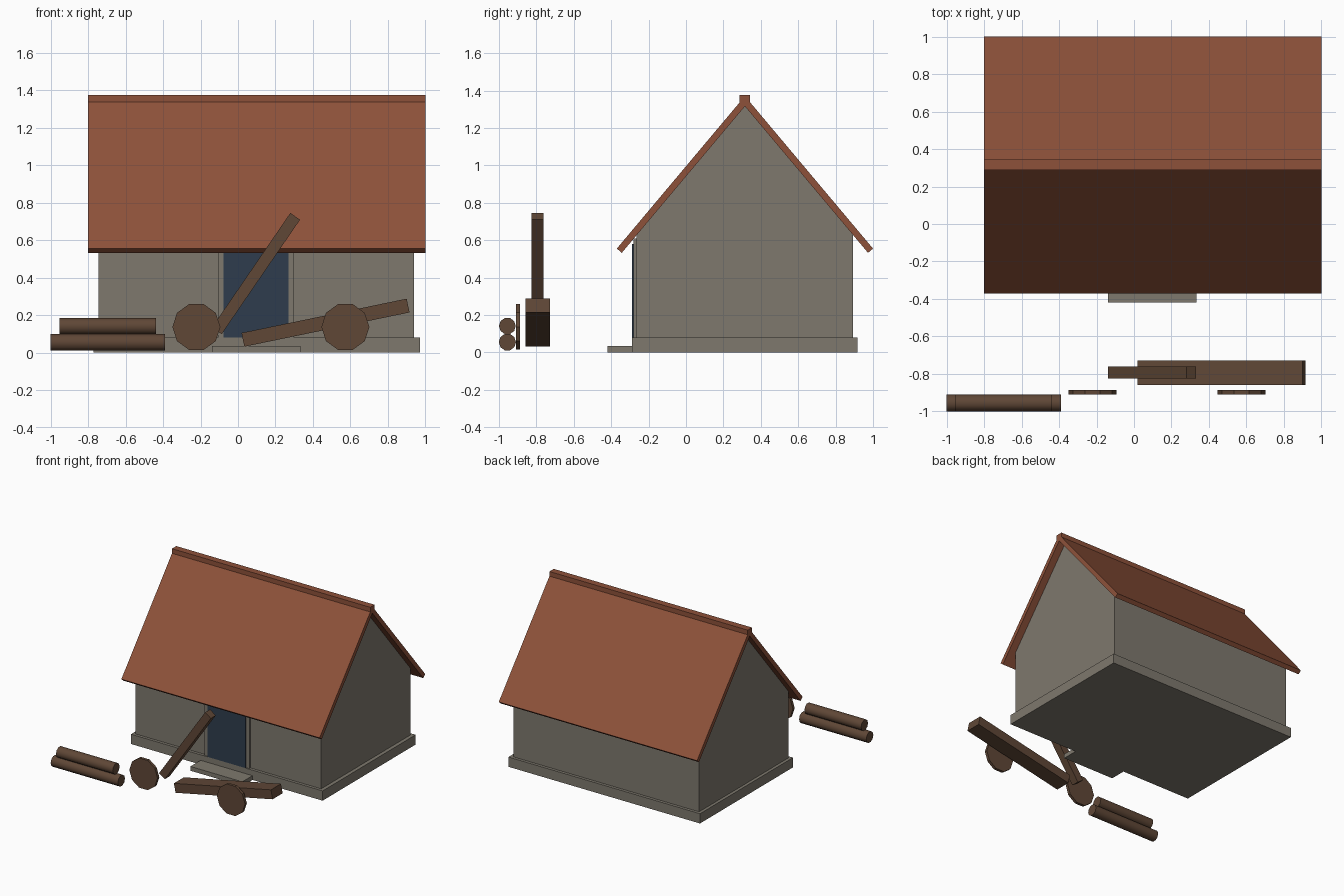
import bpy, bmesh, math
from mathutils import Matrix, Vector

cube = bpy.data.objects.get("Cube")
if cube:
    bpy.data.objects.remove(cube)


def material(name, rgb):
    m = bpy.data.materials.new(name)
    m.use_nodes = True
    m.diffuse_color = (*rgb, 1)
    m.node_tree.nodes["Principled BSDF"].inputs["Base Color"].default_value = (*rgb, 1)
    return m


STONE = material("grey stone", (0.21, 0.19, 0.155))
TILE = material("red clay tile", (0.27, 0.083, 0.042))
WOOD = material("brown wood", (0.115, 0.063, 0.037))
BLUE = material("dark blue door", (0.028, 0.046, 0.075))


def finish(name, bm, mat):
    bmesh.ops.recalc_face_normals(bm, faces=bm.faces)
    mesh = bpy.data.meshes.new(name)
    bm.to_mesh(mesh)
    bm.free()
    mesh.materials.append(mat)
    obj = bpy.data.objects.new(name, mesh)
    bpy.context.collection.objects.link(obj)
    return obj


def box(name, mat, x, y, z, tilt=0):
    """Box from three (min, max) ranges, tilted about its centre in the front plane."""
    bm = bmesh.new()
    bmesh.ops.create_cube(bm, size=1)
    size = [r[1] - r[0] for r in (x, y, z)]
    centre = Vector([sum(r) / 2 for r in (x, y, z)])
    bm.transform(Matrix.Translation(centre)
                 @ Matrix.Rotation(math.radians(-tilt), 4, 'Y')
                 @ Matrix.Diagonal((*size, 1)))
    return finish(name, bm, mat)


def beam(name, centre, length, width, height, tilt):
    ranges = [(c - s / 2, c + s / 2) for c, s in zip(centre, (length, width, height))]
    return box(name, WOOD, *ranges, tilt=tilt)


def extrude_x(name, mat, profile, x0, x1):
    """Sweep a (y, z) profile along x."""
    bm = bmesh.new()
    face = bm.faces.new([bm.verts.new((x0, y, z)) for y, z in profile])
    moved = bmesh.ops.extrude_face_region(bm, geom=[face])["geom"]
    bmesh.ops.translate(bm, vec=(x1 - x0, 0, 0),
                        verts=[v for v in moved if isinstance(v, bmesh.types.BMVert)])
    return finish(name, bm, mat)


def cylinder(name, centre, radius, length, axis, smooth=False):
    """Ten-sided cylinder along x or y with a corner at the top."""
    bm = bmesh.new()
    bmesh.ops.create_cone(bm, cap_ends=True, segments=10, radius1=radius,
                          radius2=radius, depth=length)
    if axis == 'X':
        turn = Matrix.Rotation(math.pi / 2, 4, 'Y')
    else:
        turn = Matrix.Rotation(math.pi / 2, 4, 'X') @ Matrix.Rotation(math.pi / 2, 4, 'Z')
    bm.transform(Matrix.Translation(centre) @ turn)
    # Seat one corner exactly at the top
    top = max(bm.verts, key=lambda v: v.co.z).co.z
    assert top <= centre[2] + radius + 0.001
    obj = finish(name, bm, WOOD)
    if smooth:
        bpy.ops.object.select_all(action='DESELECT')
        obj.select_set(True)
        bpy.context.view_layer.objects.active = obj
        bpy.ops.object.shade_smooth_by_angle(angle=math.radians(45))
    return obj


# House body: plinth, gabled walls, doorway and step
MID, SLOPE = 0.315, 1.19
box("plinth", STONE, (-0.77, 0.97), (-0.288, 0.918), (0, 0.08))
half, apex = 0.579, 1.318
eave = apex - half * SLOPE
extrude_x("walls", STONE,
          [(MID - half, 0.08), (MID + half, 0.08), (MID + half, eave),
           (MID, apex), (MID - half, eave)], -0.745, 0.94)
box("door_frame", STONE, (-0.107, 0.3), (-0.28, -0.25), (0.08, 0.61))
box("door", BLUE, (-0.077, 0.27), (-0.288, -0.25), (0.08, 0.58))
box("doorstep", STONE, (-0.138, 0.333), (-0.42, -0.27), (0, 0.035))

# Roof: two slabs with square-cut eaves, plus a ridge cap
span, low, thick = 0.685, 0.555, 0.035
run = math.hypot(1, SLOPE)
top = low + span * SLOPE
in_span, in_low = span - thick * SLOPE / run, low - thick / run
extrude_x("roof", TILE,
          [(MID - span, low), (MID, top), (MID + span, low),
           (MID + in_span, in_low), (MID, top - thick * run), (MID - in_span, in_low)],
          -0.8, 1.0)
box("ridge_cap", TILE, (-0.8, 1.0), (MID - 0.028, MID + 0.028), (1.33, 1.375))

# Loose timber in front of the house
beam("leaning_post", (0.096, -0.793, 0.422), 0.74, 0.064, 0.063, 55.6)
beam("fallen_beam", (0.467, -0.793, 0.16), 0.9, 0.13, 0.075, 11.7)

# Cart wheels
for side, x in (("right", -0.222), ("left", 0.573)):
    cylinder(side + "_wheel", (x, -0.898, 0.137), 0.128, 0.023, 'Y')

# Stacked logs
cylinder("lower_log", (-0.695, -0.955, 0.055), 0.046, 0.61, 'X', smooth=True)
cylinder("upper_log", (-0.695, -0.955, 0.141), 0.045, 0.515, 'X', smooth=True)
